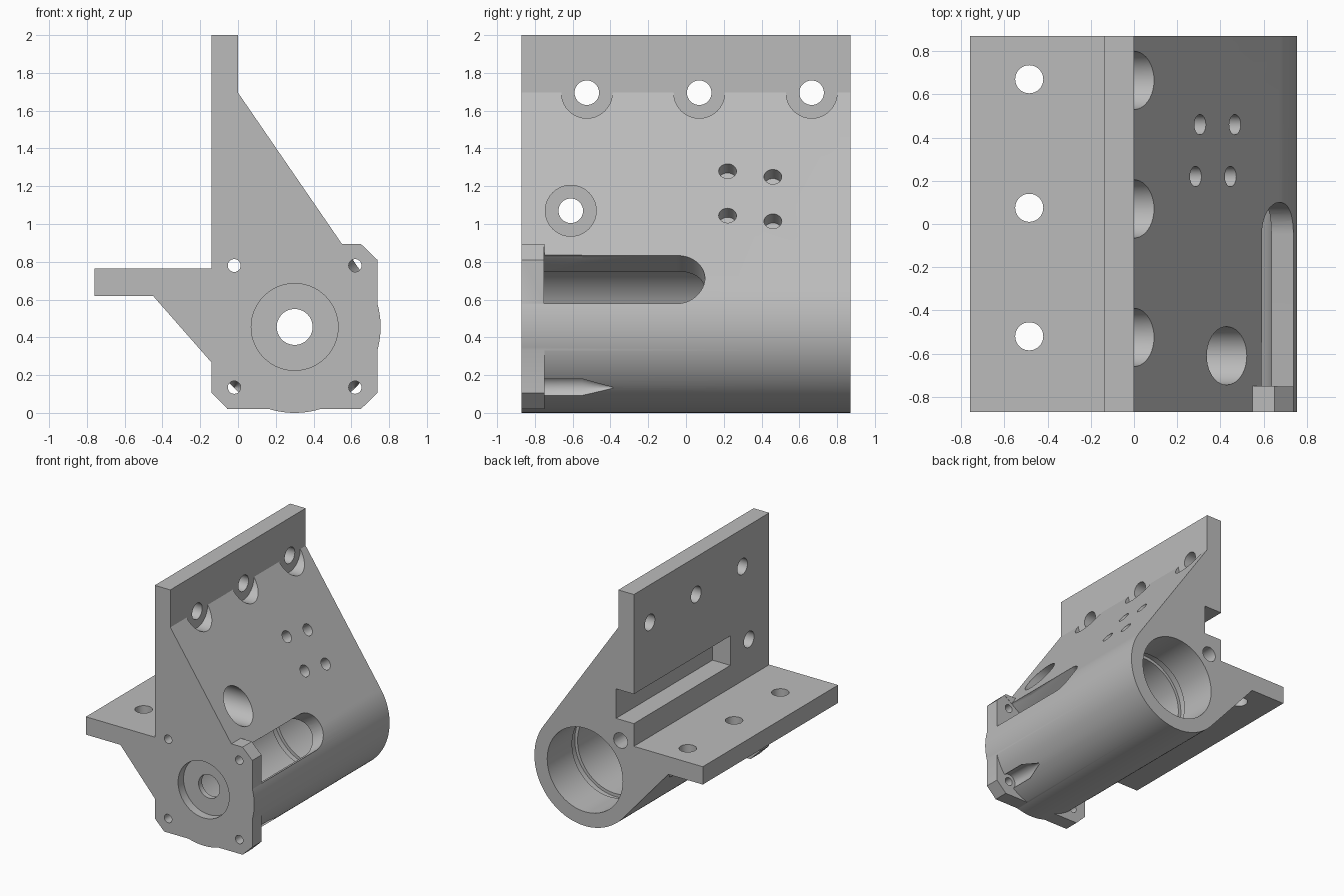
import bpy, bmesh, math
from mathutils import Vector

cube = bpy.data.objects.get("Cube")
if cube:
    bpy.data.objects.remove(cube, do_unlink=True)

X, Y, Z = Vector((1, 0, 0)), Vector((0, 1, 0)), Vector((0, 0, 1))
FRONT, BACK, FLANGE_BACK = -0.87, 0.87, -0.75
CX, CZ, R = 0.30, 0.455, 0.455           # barrel axis and radius

grey = bpy.data.materials.new("machined grey")
grey.use_nodes = True
grey.diffuse_color = (0.5, 0.5, 0.5, 1)
grey.node_tree.nodes["Principled BSDF"].inputs["Base Color"].default_value = (0.5, 0.5, 0.5, 1)


def make(name, bm):
    bmesh.ops.recalc_face_normals(bm, faces=bm.faces)
    mesh = bpy.data.meshes.new(name)
    bm.to_mesh(mesh)
    bm.free()
    mesh.materials.append(grey)
    ob = bpy.data.objects.new(name, mesh)
    bpy.context.collection.objects.link(ob)
    return ob


def prism(name, pts, u, v, w, start, end, origin=Vector()):
    """Extrude a 2D outline in the u/v plane along w."""
    bm = bmesh.new()
    rings = [[bm.verts.new(origin + u * a + v * b + w * d) for a, b in pts] for d in (start, end)]
    bm.faces.new(rings[0])
    bm.faces.new(rings[1])
    for i in range(len(pts)):
        j = (i + 1) % len(pts)
        bm.faces.new((rings[0][i], rings[0][j], rings[1][j], rings[1][i]))
    return make(name, bm)


def lathe(name, origin, axis, stations, sides=40):
    """Stepped round cutter: stations are (distance along axis, radius)."""
    origin = Vector(origin)
    u = axis.orthogonal().normalized()
    v = axis.cross(u)
    bm = bmesh.new()
    rings = []
    for d, r in stations:
        ring = []
        for i in range(sides):
            a = math.tau * i / sides
            ring.append(bm.verts.new(origin + axis * d + (u * math.cos(a) + v * math.sin(a)) * r))
        rings.append(ring)
    bm.faces.new(rings[0])
    bm.faces.new(rings[-1])
    for p, q in zip(rings, rings[1:]):
        for i in range(sides):
            j = (i + 1) % sides
            bm.faces.new((p[i], p[j], q[j], q[i]))
    return make(name, bm)


def arc(cx, cy, r, a0, a1, n):
    return [(cx + r * math.cos(a0 + (a1 - a0) * i / n), cy + r * math.sin(a0 + (a1 - a0) * i / n))
            for i in range(n + 1)]


# Bracket body: two plates and two webs running tangent into the barrel
slope_angle = math.atan2(0.567, 0.824)
under_angle = math.atan2(-0.658, -0.753)
outline = [(0, 2), (-0.14, 2), (-0.14, 0.765), (-0.76, 0.765), (-0.76, 0.62), (-0.45, 0.62)]
outline += arc(CX, CZ, R, under_angle, slope_angle, 72) + [(0, 1.695)]
body = prism("bracket_body", outline, X, Z, Y, FRONT, BACK)

# Chamfered front flange
flange = prism("front_flange", [(-0.14, 0.4), (-0.14, 0.105), (-0.055, 0.02), (0.65, 0.02), (0.738, 0.105),
                                (0.738, 0.81), (0.65, 0.895), (0.4, 0.895), (0.0, 0.6)],
               X, Z, Y, FRONT, FLANGE_BACK)

cutters = []

# Barrel bore with a ring groove, and the stepped front opening
cutters.append(lathe("barrel_bore", (CX, 0, CZ), Y,
                     [(-0.756, 0.34), (0.48, 0.34), (0.48, 0.365), (0.55, 0.365), (0.55, 0.34), (1, 0.34)], 72))
cutters.append(lathe("front_opening", (CX, 0, CZ), Y,
                     [(-1, 0.23), (-0.80, 0.23), (-0.80, 0.095), (-0.6, 0.095)], 56))

# Rounded slot through the barrel wall, square to the sloping web
normal = Vector((math.cos(slope_angle), 0, math.sin(slope_angle)))
down = Vector((normal.z, 0, -normal.x))
slot = [(-0.752, 0.146), (-0.752, -0.146)] + arc(-0.046, 0, 0.146, -math.pi / 2, math.pi / 2, 28)
cutters.append(prism("side_slot", slot, Y, down, normal, 0.2, 0.6, Vector((CX, 0, CZ))))

# Flange screw holes, widened into pointed drillings behind the flange
for x in (-0.02, 0.62):
    for z in (0.135, 0.78):
        through = x < 0 and z > 0.5
        end = [(1, 0.062)] if through else [(-0.55, 0.062), (-0.38, 0.001)]
        cutters.append(lathe("flange_hole", (x, 0, z), Y,
                             [(-1, 0.034), (FLANGE_BACK, 0.034), (FLANGE_BACK, 0.062)] + end, 32))

# Counterbored holes through the upright plate
for y, z in ((-0.525, 1.695), (0.07, 1.695), (0.665, 1.695), (-0.61, 1.07)):
    cutters.append(lathe("upright_hole", (0, y, z), X,
                         [(-0.3, 0.065), (0, 0.065), (0, 0.135), (0.8, 0.135)]))

# Counterbored holes through the level plate
for y in (-0.52, 0.075, 0.67):
    cutters.append(lathe("level_hole", (-0.485, y, 0), Z,
                         [(0.2, 0.135), (0.62, 0.135), (0.62, 0.065), (0.9, 0.065)]))

# Four blind holes in the sloping web
for y, z in ((0.22, 1.28), (0.22, 1.045), (0.46, 1.25), (0.46, 1.015)):
    x = (1.695 - z) * 0.567 / 0.824
    cutters.append(lathe("web_hole", (x, y, z), normal, [(-0.085, 0.047), (0.1, 0.047)], 28))

# Rectangular recess in the back of the upright plate
cutters.append(prism("plate_recess", [(-0.3, 0.95), (0.02, 0.95), (0.02, 1.19), (-0.3, 1.19)],
                     X, Z, Y, -0.37, 1))

# Combine everything into one solid
bpy.context.view_layer.objects.active = body
for tool, op in [(flange, 'UNION')] + [(c, 'DIFFERENCE') for c in cutters]:
    mod = body.modifiers.new(tool.name, 'BOOLEAN')
    mod.operation = op
    mod.solver = 'EXACT'
    mod.object = tool
    bpy.ops.object.modifier_apply(modifier=mod.name)
    bpy.data.objects.remove(tool, do_unlink=True)

bpy.ops.object.select_all(action='DESELECT')
body.select_set(True)
bpy.ops.object.shade_smooth_by_angle(angle=math.radians(25))
